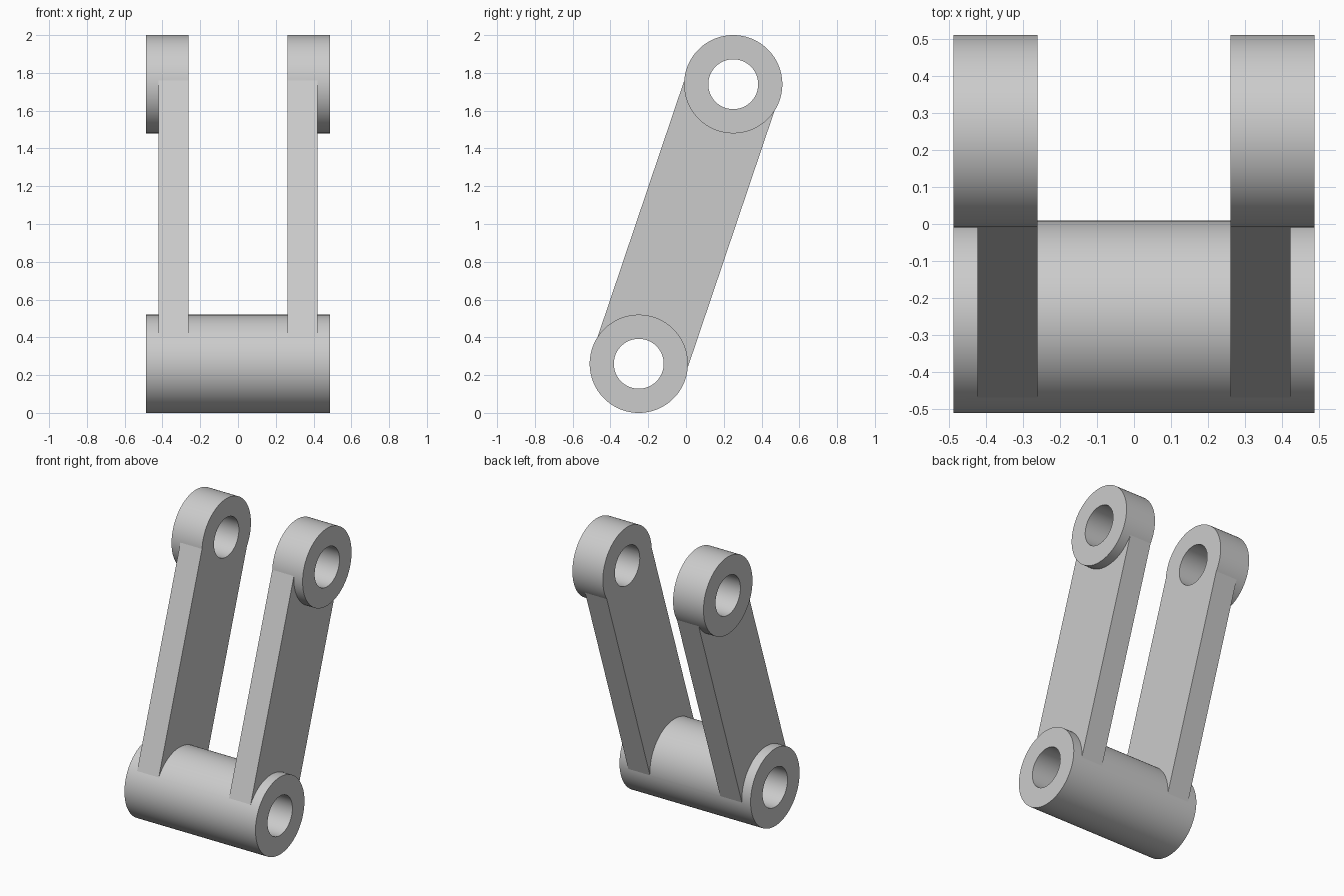
import bpy
from math import atan2, hypot, pi
from mathutils import Matrix

default = bpy.data.objects.get("Cube")
if default:
    bpy.data.objects.remove(default, do_unlink=True)

# Main dimensions: pin centres are (y, z)
LOW, HIGH = (-0.25, 0.26), (0.25, 1.74)
RADIUS, BORE = 0.26, 0.132
INNER, ARM_OUT, OUTER = 0.261, 0.422, 0.487
ARM_WIDTH = 0.504

grey = bpy.data.materials.new("light grey metal")
grey.use_nodes = True
colour = (0.6, 0.6, 0.6, 1)
grey.diffuse_color = colour
grey.node_tree.nodes["Principled BSDF"].inputs["Base Color"].default_value = colour


def finish(name):
    obj = bpy.context.object
    obj.name = name
    obj.data.materials.append(grey)
    return obj


def barrel(name, centre, radius, x0, x1):
    """Cylinder lying along x."""
    bpy.ops.mesh.primitive_cylinder_add(
        vertices=96, radius=radius, depth=x1 - x0,
        location=((x0 + x1) / 2, *centre), rotation=(0, pi / 2, 0))
    return finish(name)


def arm(name, x0, x1):
    """Flat bar joining the two pin centres."""
    dy, dz = HIGH[0] - LOW[0], HIGH[1] - LOW[1]
    bpy.ops.mesh.primitive_cube_add(size=1)
    obj = finish(name)
    obj.data.transform(Matrix.Diagonal((x1 - x0, ARM_WIDTH, hypot(dy, dz), 1)))
    obj.location = ((x0 + x1) / 2, (LOW[0] + HIGH[0]) / 2, (LOW[1] + HIGH[1]) / 2)
    obj.rotation_euler.x = -atan2(dy, dz)
    return obj


def combine(body, part, operation):
    mod = body.modifiers.new(part.name, "BOOLEAN")
    mod.operation, mod.solver, mod.object = operation, "EXACT", part
    bpy.context.view_layer.objects.active = body
    bpy.ops.object.modifier_apply(modifier=mod.name)
    bpy.data.objects.remove(part, do_unlink=True)


# Base barrel, then an arm and an end boss on each side
link = barrel("forked_link", LOW, RADIUS, -OUTER, OUTER)
for side, s in (("left", 1), ("right", -1)):
    bar = arm(side + "_arm", *sorted((s * INNER, s * ARM_OUT)))
    boss = barrel(side + "_boss", HIGH, RADIUS, *sorted((s * INNER, s * OUTER)))
    combine(bar, boss, "UNION")
    combine(link, bar, "UNION")

# Pin holes through both ends
for name, centre in (("lower_bore", LOW), ("upper_bore", HIGH)):
    combine(link, barrel(name, centre, BORE, -1, 1), "DIFFERENCE")

# Smooth round faces, crisp rims
bpy.ops.object.select_all(action="DESELECT")
link.select_set(True)
bpy.context.view_layer.objects.active = link
bpy.ops.object.shade_smooth_by_angle(angle=pi / 18)
